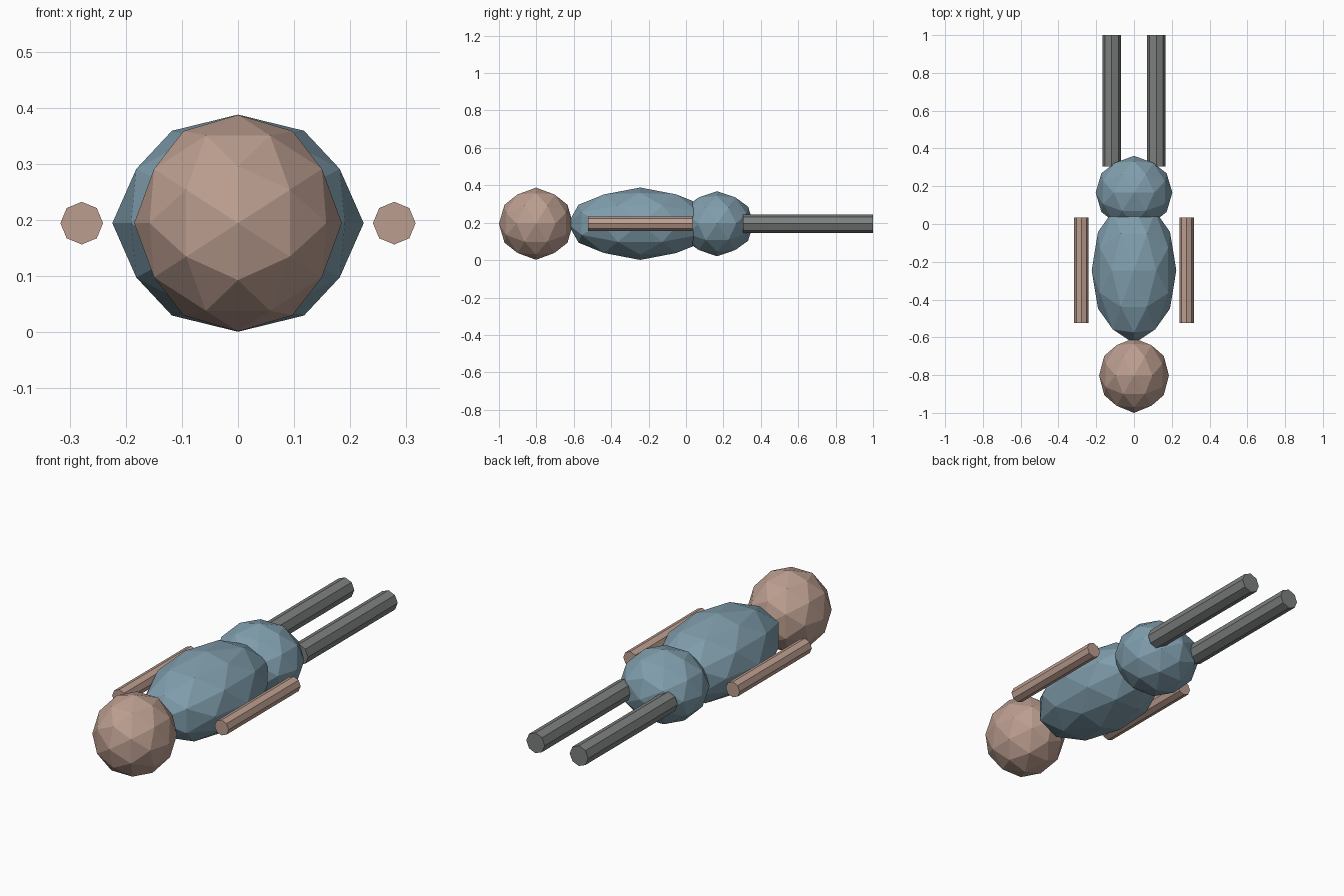
import bpy
import bmesh
import math
from mathutils import Matrix

if "Cube" in bpy.data.objects:
    bpy.data.objects.remove(bpy.data.objects["Cube"])


def material(name, rgb):
    mat = bpy.data.materials.new(name)
    lin = [((c / 255 + 0.055) / 1.055) ** 2.4 for c in rgb]
    mat.diffuse_color = (*lin, 1.0)
    mat.use_nodes = True
    mat.node_tree.nodes["Principled BSDF"].inputs["Base Color"].default_value = mat.diffuse_color
    return mat


skin = material("skin", (188, 158, 144))
blue = material("dusty blue", (128, 158, 173))
grey = material("grey", (124, 128, 127))

MID = 0.1945  # height of the common centre line


def add_object(name, bm, mat):
    mesh = bpy.data.meshes.new(name)
    bm.to_mesh(mesh)
    bm.free()
    mesh.materials.append(mat)
    obj = bpy.data.objects.new(name, mesh)
    bpy.context.collection.objects.link(obj)
    return obj


def ball(name, y, radii, mat):
    """Faceted ellipsoid, turned so edge midpoints lie on the main axes."""
    bm = bmesh.new()
    tilt = math.atan((1 + math.sqrt(5)) / 2)
    turn = Matrix.Rotation(-tilt, 4, 'X') @ Matrix.Rotation(math.pi / 2, 4, 'Z')
    place = Matrix.Translation((0, y, MID)) @ Matrix.Diagonal((*radii, 1))
    bmesh.ops.create_icosphere(bm, subdivisions=2, radius=1, matrix=place @ turn)
    return add_object(name, bm, mat)


def rod(name, x, y0, y1, radius, mat):
    """Eight-sided limb running along y."""
    bm = bmesh.new()
    place = Matrix.Translation((x, (y0 + y1) / 2, MID)) @ Matrix.Rotation(math.pi / 2, 4, 'X')
    bmesh.ops.create_cone(bm, cap_ends=True, segments=8, radius1=radius,
                          radius2=radius, depth=y1 - y0, matrix=place)
    return add_object(name, bm, mat)


# Head, torso and hips
ball("head", -0.802, (0.185, 0.198, 0.193), skin)
ball("torso", -0.245, (0.224, 0.387, 0.1935), blue)
ball("hips", 0.166, (0.203, 0.195, 0.174), blue)

# Arms and legs on both sides
for side, s in (("left", -1), ("right", 1)):
    rod(side + "_arm", s * 0.2785, -0.525, 0.035, 0.038, skin)
    rod(side + "_leg", s * 0.118, 0.304, 1.0, 0.05, grey)
